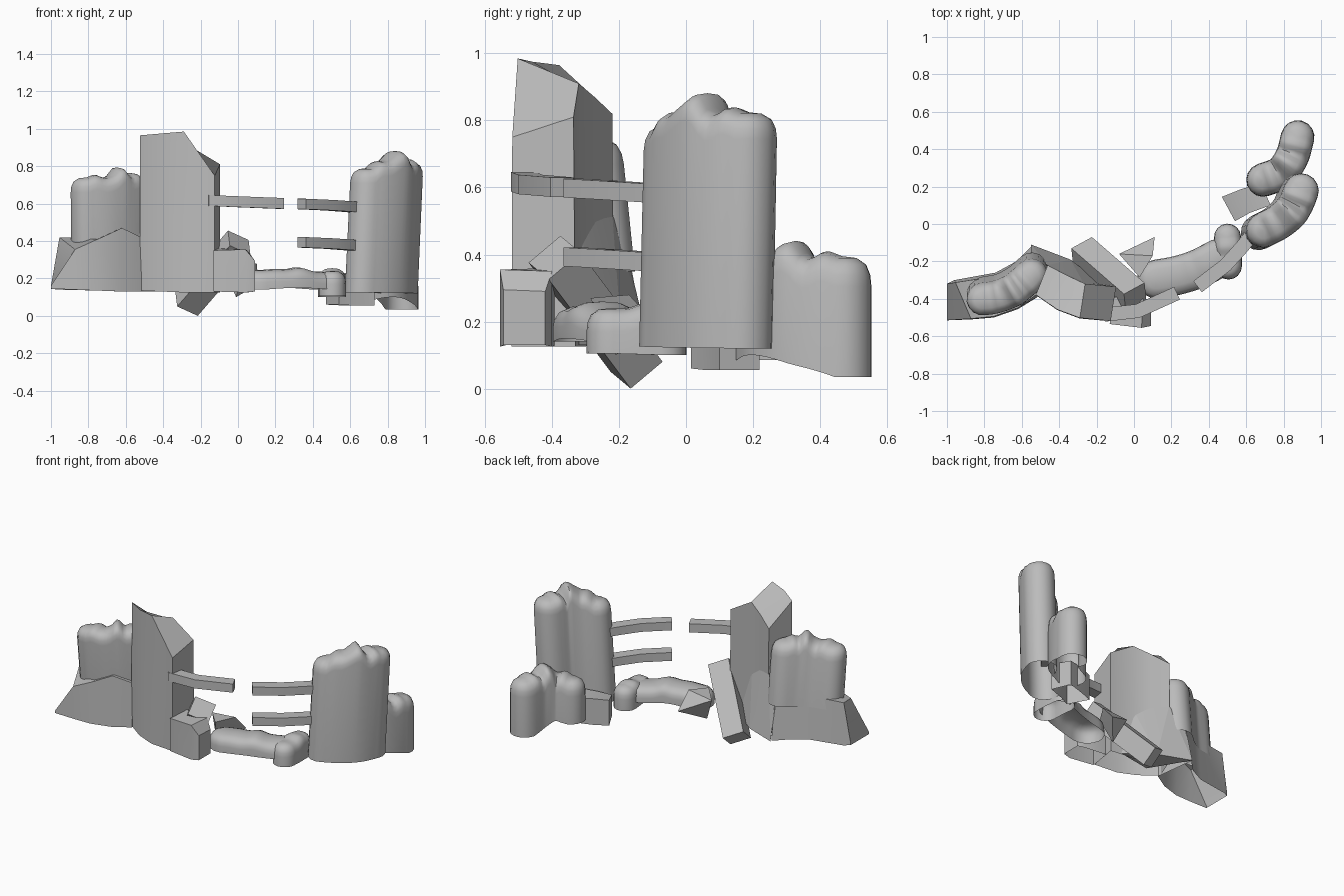
import bpy, bmesh, math
from mathutils import Vector

cube = bpy.data.objects.get("Cube")
if cube:
    bpy.data.objects.remove(cube, do_unlink=True)

stone = bpy.data.materials.new("stone_grey")
stone.use_nodes = True
GREY = (0.5, 0.5, 0.5, 1)
stone.diffuse_color = GREY
stone.node_tree.nodes["Principled BSDF"].inputs["Base Color"].default_value = GREY


def finish(name, bm, angle=30):
    bmesh.ops.remove_doubles(bm, verts=bm.verts, dist=0.0005)
    bmesh.ops.recalc_face_normals(bm, faces=bm.faces)
    mesh = bpy.data.meshes.new(name)
    bm.to_mesh(mesh)
    bm.free()
    mesh.materials.append(stone)
    obj = bpy.data.objects.new(name, mesh)
    bpy.context.collection.objects.link(obj)
    bpy.ops.object.select_all(action='DESELECT')
    obj.select_set(True)
    bpy.context.view_layer.objects.active = obj
    bpy.ops.object.shade_smooth_by_angle(angle=math.radians(angle))
    return obj


def bridge(bm, a, b, skip=()):
    for i in range(len(a)):
        j = (i + 1) % len(a)
        if i not in skip:
            bm.faces.new((a[i], a[j], b[j], b[i]))


def slab(name, stations, open_base=True):
    """Loft four-cornered sections: front xy, back xy, bottom z, front top z, back top z, taper."""
    bm = bmesh.new()
    rings = []
    for front, back, low, top_f, top_b, taper in stations:
        f, b = Vector(front), Vector(back)
        d = (b - f) * taper
        corners = [(*f, low), (*b, low), (*(b - d), top_b), (*(f + d * 0.3), top_f)]
        rings.append([bm.verts.new(c) for c in corners])
    for a, b in zip(rings, rings[1:]):
        bridge(bm, a, b, skip=(0,) if open_base else ())
    bm.faces.new(rings[0])
    bm.faces.new(rings[-1])
    return finish(name, bm)


def rail(name, path, width, z_start, z_end, height):
    pts = [Vector(p) for p in path]
    stations = []
    for i, p in enumerate(pts):
        t = (pts[min(i + 1, len(pts) - 1)] - pts[max(i - 1, 0)]).normalized()
        side = Vector((-t.y, t.x)) * width / 2
        z = z_start + (z_end - z_start) * i / (len(pts) - 1)
        stations.append((p - side, p + side, z, z + height, z + height, 0))
    return slab(name, stations, open_base=False)


def sample(values, s):
    """Smooth curve through evenly spaced values, s from 0 to 1."""
    n = len(values) - 1
    i = min(int(s * n), n - 1)
    u = s * n - i
    p1, p2 = values[i], values[i + 1]
    p0 = values[i - 1] if i else p1 * 2 - p2
    p3 = values[i + 2] if i + 2 <= n else p2 * 2 - p1
    return (p1 * 2 + (p2 - p0) * u + (p0 * 2 - p1 * 5 + p2 * 4 - p3) * u * u
            + (p1 * 3 - p0 - p2 * 3 + p3) * u ** 3) * 0.5


def rounded_mass(name, path, radius, lows, tops, drop, lean=(0, 0)):
    """Curved wall with rounded ends, a lobed, rounded crown and an open base."""
    pts = [Vector(p) for p in path]
    n, cap = 18, 8
    ring = []                      # (path parameter, outward direction)

    def around(s, angle):
        t = (sample(pts, min(s + .08, 1)) - sample(pts, max(s - .08, 0))).normalized()
        side = Vector((t.y, -t.x))
        ring.append((s, side * math.cos(angle) + t * math.sin(angle)))

    for i in range(n + 1):
        around(i / n, 0)
    for i in range(1, cap):
        around(1, math.pi * i / cap)
    for i in range(n + 1):
        around(1 - i / n, math.pi)
    for i in range(1, cap):
        around(0, math.pi + math.pi * i / cap)

    bm = bmesh.new()
    levels = [(1, None), (1, 1), (.96, .62), (.82, .28), (.5, .06), (0, 0)]
    rings = []
    peak = max(tops)
    for width, fall in levels:
        verts = []
        for s, out in ring:
            top, low = sample(tops, s), sample(lows, s)
            z = low if fall is None else top - drop * fall
            pinch = 1 if fall is None else 1 - 0.2 * (peak - top)
            p = sample(pts, s) + out * radius * width * pinch
            p = p + Vector(lean) * (z - peak)
            verts.append(bm.verts.new((p.x, p.y, z)))
        rings.append(verts)
    for a, b in zip(rings, rings[1:]):
        bridge(bm, a, b)
    return finish(name, bm, 60)


def hull(name, points):
    bm = bmesh.new()
    for p in points:
        bm.verts.new(p)
    bmesh.ops.convex_hull(bm, input=bm.verts)
    return finish(name, bm, 5)


# Sloping low wall at the far right end
slab("low_wall", [
    ((-1, -.515), (-1, -.32), .145, .16, .16, 0),
    ((-.87, -.51), (-.96, -.30), .14, .355, .42, .06),
    ((-.75, -.50), (-.74, -.26), .135, .41, .42, .08),
    ((-.62, -.455), (-.63, -.20), .13, .47, .43, .10),
    ((-.515, -.39), (-.55, -.12), .13, .42, .42, .20)])

# Tall broken wall and its spreading foot at the back
slab("tall_wall", [
    ((-.525, -.38), (-.46, -.215), .135, .965, .82, .03),
    ((-.41, -.46), (-.36, -.265), .13, .975, .87, .04),
    ((-.29, -.505), (-.26, -.31), .125, .985, .91, .05),
    ((-.125, -.52), (-.095, -.33), .125, .75, .81, .03)])
hull("tall_wall_foot", [
    (-.55, -.11, .13), (-.34, -.19, .13), (-.17, -.32, .13), (-.40, -.36, .13),
    (-.46, -.22, .52), (-.36, -.27, .50), (-.27, -.315, .45), (-.55, -.18, .42)])

# Stump of wall beside it
slab("wall_stump", [
    ((-.13, -.535), (-.11, -.39), .13, .35, .36, 0),
    ((.04, -.555), (.05, -.40), .125, .355, .35, 0),
    ((.09, -.545), (.09, -.42), .13, .295, .29, 0)])

# Short block behind the tall rounded wall
slab("rear_block", [
    ((.54, .015), (.47, .145), .06, .20, .23, 0),
    ((.62, .06), (.57, .185), .055, .22, .23, 0),
    ((.73, .10), (.68, .22), .055, .23, .22, 0)])

# Rounded walls
rounded_mass("right_rounded_wall", [(-.81, -.415), (-.71, -.395), (-.62, -.345), (-.55, -.285)],
             .088, [.35, .35], [.74, .755, .74, .755, .795, .755, .765, .75], .08, (-.01, -.10))
rounded_mass("left_tall_rounded_wall", [(.70, -.03), (.79, .02), (.86, .09), (.90, .18)],
             .095, [.125, .12], [.79, .825, .83, .86, .88, .82, .84, .825], .08, (.045, .02))
rounded_mass("rear_rounded_wall", [(.69, .235), (.785, .275), (.845, .36), (.875, .465)],
             .09, [.085, .10, .07, .035], [.36, .385, .37, .42, .44, .39, .41, .395], .09)

# Fallen rounded pieces
rounded_mass("fallen_log", [(.12, -.295), (.23, -.275), (.34, -.24), (.46, -.18)],
             .104, [.14, .15, .14], [.245, .25, .25, .26, .24, .235], .065)
rounded_mass("fallen_log_end", [(.505, -.225), (.505, -.15), (.50, -.07)],
             .072, [.105, .10], [.24, .24, .255, .245], .07)

# Broken rails
rail("right_rail", [(-.16, -.485), (.02, -.465), (.23, -.37)], .075, .588, .572, .058)
right_path = [(.34, -.335), (.49, -.22), (.58, -.12), (.66, -.02)]
rail("left_upper_rail", right_path, .075, .57, .55, .056)
rail("left_lower_rail", right_path, .075, .365, .345, .056)

# Leaning beam
start = Vector((-.335, -.13, .13))
wide, thick = Vector((.11, .06, -.05)), Vector((.01, -.095, -.08))
axis = thick.cross(wide).normalized() * .495
hull("leaning_beam", [start + wide * a + thick * b + axis * c
                      for a in (0, 1) for b in (0, 1) for c in (0, 1)])

# Loose shard
hull("stone_shard", [(.11, -.07, .17), (-.08, -.16, .26), (.10, -.17, .28),
                     (.03, -.285, .27), (-.01, -.21, .10)])
